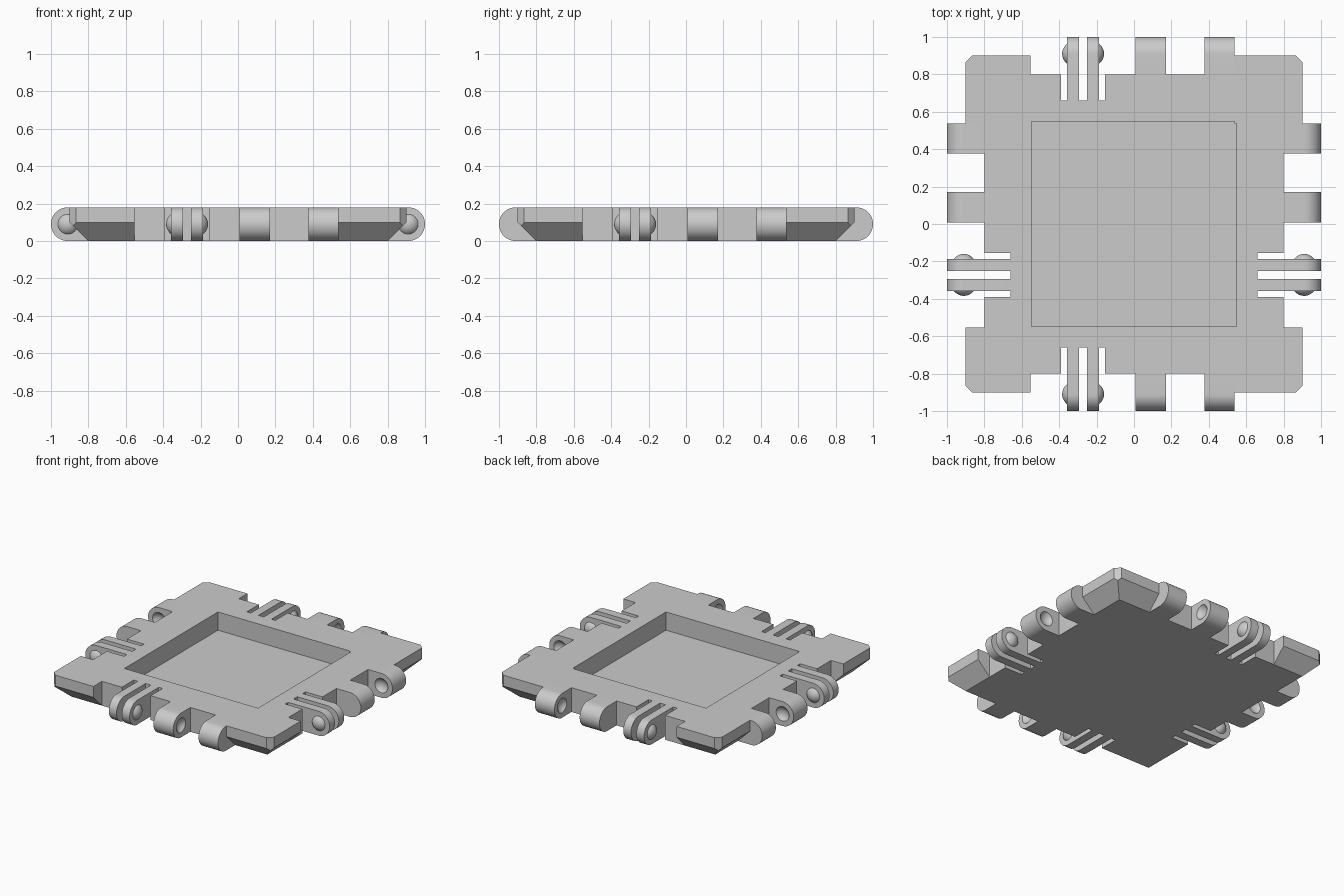
import bpy, bmesh, math
from mathutils import Matrix, Vector

if "Cube" in bpy.data.objects:
    bpy.data.objects.remove(bpy.data.objects["Cube"], do_unlink=True)

H = 0.18            # plate thickness
R = H / 2           # knuckle radius
EDGE, TIP, RIM = 0.8, 0.91, 0.9
LO, HI = -0.553, 0.537   # where the corner blocks start along a side

grey = bpy.data.materials.new("plain grey")
grey.use_nodes = True
grey.diffuse_color = (0.6, 0.6, 0.6, 1)
grey.node_tree.nodes["Principled BSDF"].inputs["Base Color"].default_value = grey.diffuse_color


def add_object(name, bm):
    bmesh.ops.recalc_face_normals(bm, faces=bm.faces[:])
    mesh = bpy.data.meshes.new(name)
    bm.to_mesh(mesh)
    bm.free()
    mesh.materials.append(grey)
    obj = bpy.data.objects.new(name, mesh)
    bpy.context.collection.objects.link(obj)
    return obj


def prism(points, direction):
    bm = bmesh.new()
    face = bm.faces.new([bm.verts.new(p) for p in points])
    ext = bmesh.ops.extrude_face_region(bm, geom=[face])
    verts = [v for v in ext["geom"] if isinstance(v, bmesh.types.BMVert)]
    bmesh.ops.translate(bm, verts=verts, vec=direction)
    return bm


def box(low, high):
    bm = bmesh.new()
    low, high = Vector(low), Vector(high)
    mat = Matrix.Translation((low + high) / 2) @ Matrix.Diagonal((*(high - low), 1))
    bmesh.ops.create_cube(bm, size=1, matrix=mat)
    return bm


def slice_off(bm, point, normal):
    geom = bm.verts[:] + bm.edges[:] + bm.faces[:]
    cut = bmesh.ops.bisect_plane(bm, geom=geom, plane_co=point, plane_no=normal, clear_outer=True)
    edges = [e for e in cut["geom_cut"] if isinstance(e, bmesh.types.BMEdge)]
    bmesh.ops.holes_fill(bm, edges=edges)


def ball(centre, radius):
    bm = bmesh.new()
    mat = Matrix.Translation(centre) @ Matrix.Rotation(math.pi / 2, 4, "Y")
    bmesh.ops.create_uvsphere(bm, u_segments=32, v_segments=24, radius=radius, matrix=mat)
    return bm


def carve(obj, cutter):
    mod = obj.modifiers.new("carve", "BOOLEAN")
    mod.operation, mod.solver, mod.object = "DIFFERENCE", "EXACT", cutter
    graph = bpy.context.evaluated_depsgraph_get()
    mesh = bpy.data.meshes.new_from_object(obj.evaluated_get(graph))
    obj.modifiers.clear()
    obj.data = mesh
    bpy.data.objects.remove(cutter, do_unlink=True)


def finish(obj):
    obj.data.shade_smooth()
    obj.data.set_sharp_from_angle(angle=math.radians(30))


# Plate with slots on each side, notched for the corner blocks
side = [(LO, EDGE), (-0.39, EDGE), (-0.39, 0.66), (-0.155, 0.66), (-0.155, EDGE), (HI, EDGE)]
outline = [(t, -r) for t, r in side] + [(HI, LO)]
outline += [(r, t) for t, r in side] + [(HI, HI)]
outline += [(t, r) for t, r in reversed(side)] + [(LO, HI)]
outline += [(-r, t) for t, r in reversed(side)] + [(LO, LO)]
plate = add_object("plate", prism([(x, y, 0) for x, y in outline], (0, 0, H)))
carve(plate, add_object("recess_cutter", box((-0.547, -0.547, 0.045), (0.547, 0.547, 0.3))))

# Corner blocks: chamfered outside corner and undercut lower edges
for sx, x0, xname in ((-1, LO, "right"), (1, HI, "left")):
    for sy, y0, yname in ((-1, LO, "front"), (1, HI, "back")):
        x1, y1 = sx * RIM, sy * RIM
        bm = box((min(x0, x1), min(y0, y1), 0), (max(x0, x1), max(y0, y1), H))
        slice_off(bm, (x1, sy * 0.865, 0), (sx, sy, 0))
        slice_off(bm, (sx * EDGE, 0, 0), (sx, 0, -1))
        slice_off(bm, (0, sy * EDGE, 0), (0, sy, -1))
        add_object(f"{yname}_{xname}_corner", bm)


# Hinge parts, laid out along +y and then mapped onto each side
def finger(name, t0, t1, root):
    arc = [math.pi * (i / 24 - 0.5) for i in range(25)]
    pts = [(t0, TIP + R * math.cos(a), R + R * math.sin(a)) for a in arc]
    return add_object(name, prism([(t0, root, 0)] + pts + [(t0, root, H)], (t1 - t0, 0, 0)))


BALL, SINK = 0.066, 0.039


def bump(name, t, out):
    bm = ball((t - out * SINK, TIP, R), BALL)
    slice_off(bm, (t, 0, 0), (-out, 0, 0))
    return add_object(name, bm)


def knuckle(name, t0, t1, face, out):
    obj = finger(name, t0, t1, EDGE)
    carve(obj, add_object("dimple_cutter", ball((face + out * SINK, TIP, R), BALL)))
    return obj


hinge = [
    finger("outer_prong", -0.357, -0.294, 0.66),
    finger("inner_prong", -0.25, -0.187, 0.66),
    bump("outer_bump", -0.357, -1),
    bump("inner_bump", -0.187, 1),
    knuckle("inner_knuckle", 0.008, 0.17, 0.17, 1),
    knuckle("outer_knuckle", 0.377, HI, 0.377, -1),
]
sides = {
    "back": Matrix.Identity(4),
    "front": Matrix.Diagonal((1, -1, 1, 1)),
    "left": Matrix(((0, 1, 0, 0), (1, 0, 0, 0), (0, 0, 1, 0), (0, 0, 0, 1))),
}
sides["right"] = Matrix.Diagonal((-1, 1, 1, 1)) @ sides["left"]
for part in hinge:
    for label, mat in sides.items():
        mesh = part.data.copy()
        mesh.transform(mat)
        if mat.determinant() < 0:
            mesh.flip_normals()
        obj = bpy.data.objects.new(f"{label}_{part.name}", mesh)
        bpy.context.collection.objects.link(obj)
        finish(obj)
    bpy.data.objects.remove(part, do_unlink=True)
